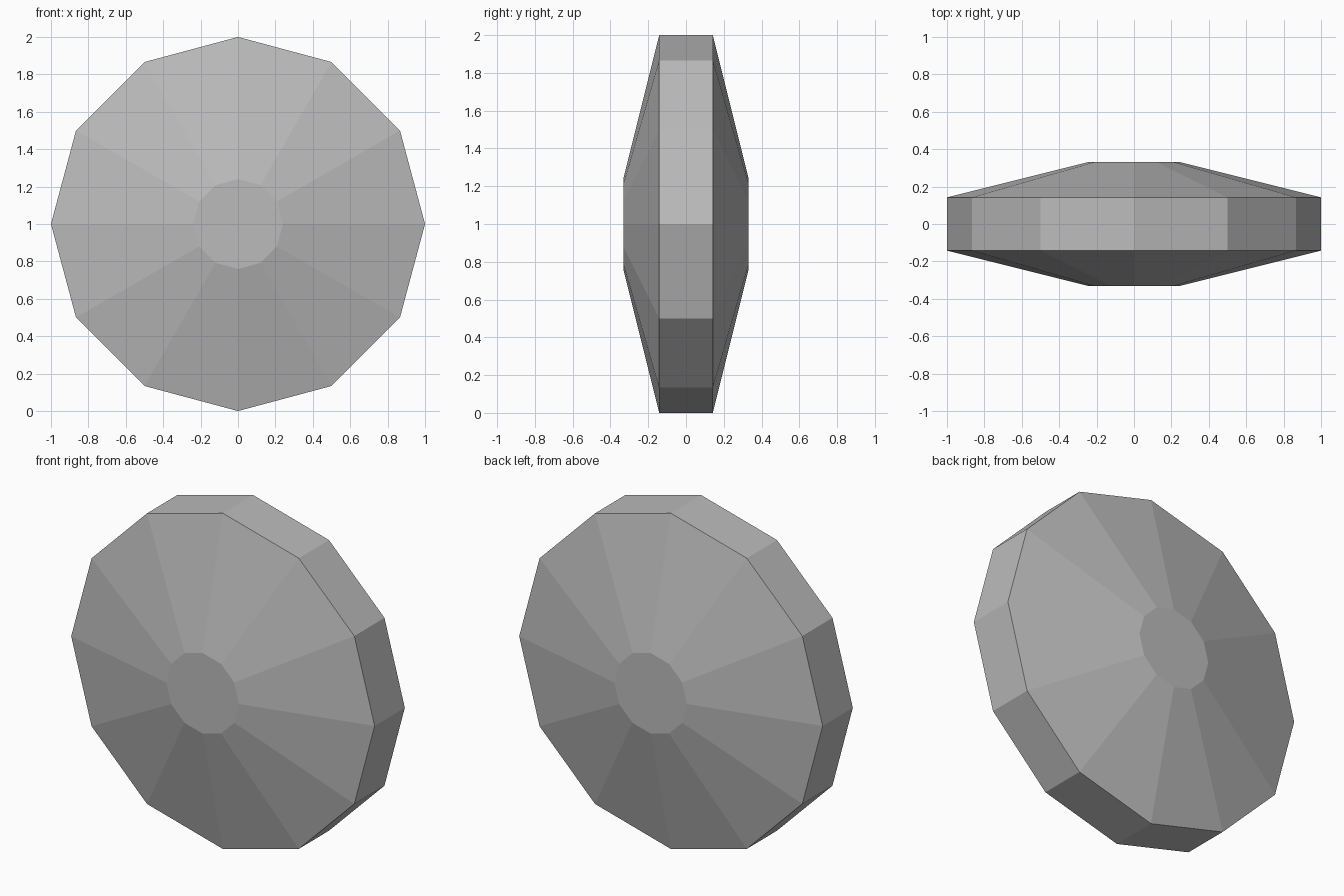
import bpy, bmesh, math

if "Cube" in bpy.data.objects:
    bpy.data.objects.remove(bpy.data.objects["Cube"])

SIDES = 12
# half profile of the disc: (radius, y) from front hub to back hub
PROFILE = [(0.24, -0.332), (1.0, -0.142), (1.0, 0.142), (0.24, 0.332)]

grey = bpy.data.materials.new("grey")
grey.diffuse_color = (0.5, 0.5, 0.5, 1)
grey.use_nodes = True
grey.node_tree.nodes["Principled BSDF"].inputs["Base Color"].default_value = grey.diffuse_color

# faceted wheel disc: rings joined by flat quads, capped at both hubs
bm = bmesh.new()
rings = []
for r, y in PROFILE:
    rings.append([bm.verts.new((r * math.sin(2 * math.pi * i / SIDES), y,
                                1 + r * math.cos(2 * math.pi * i / SIDES)))
                  for i in range(SIDES)])
for a, b in zip(rings, rings[1:]):
    for i in range(SIDES):
        j = (i + 1) % SIDES
        bm.faces.new((a[i], a[j], b[j], b[i]))
bm.faces.new(rings[0])
bm.faces.new(rings[-1])
bmesh.ops.recalc_face_normals(bm, faces=bm.faces)

mesh = bpy.data.meshes.new("wheel_disc")
bm.to_mesh(mesh)
bm.free()
mesh.materials.append(grey)
bpy.context.collection.objects.link(bpy.data.objects.new("wheel_disc", mesh))
